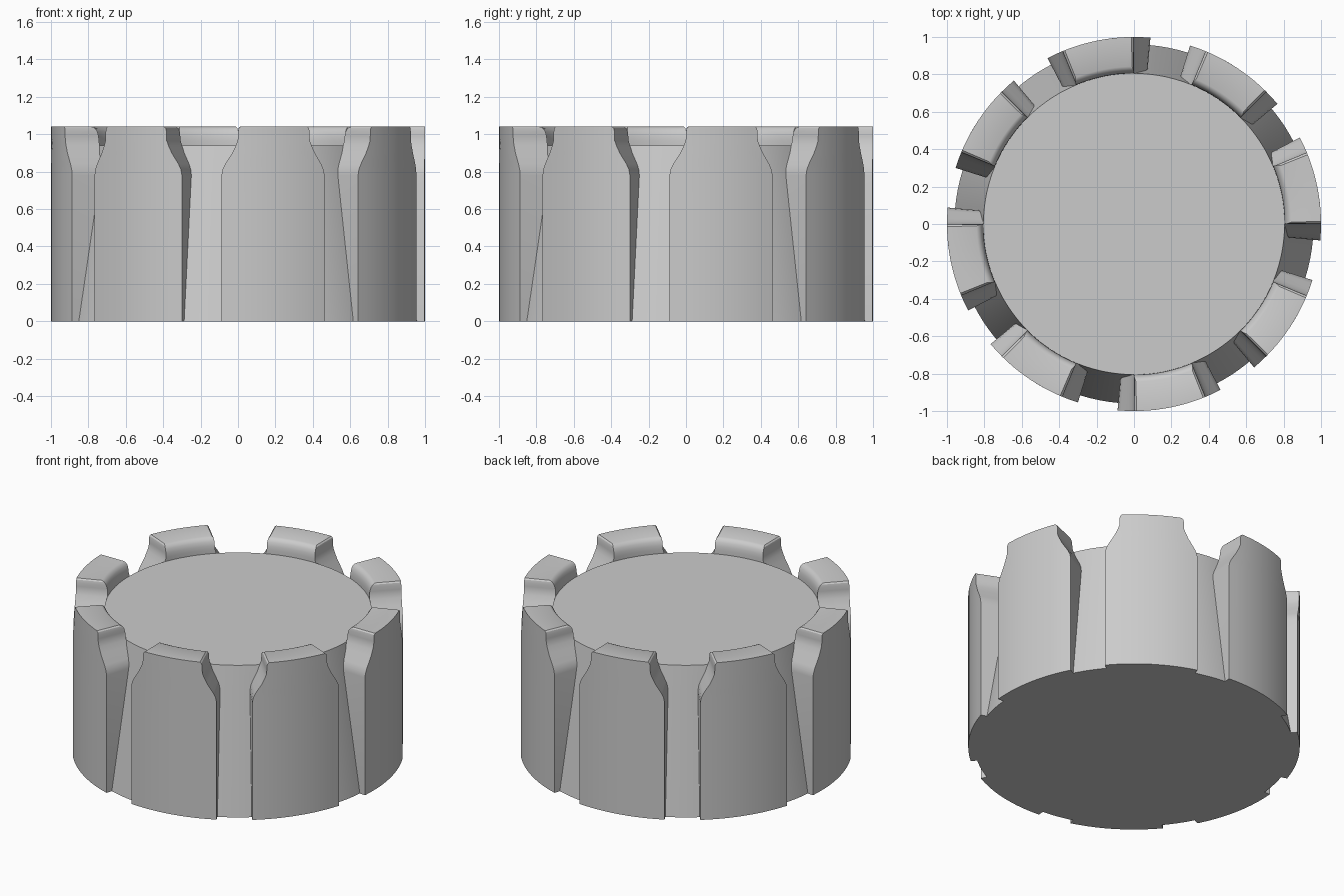
import bpy, bmesh
from math import radians, cos, sin

if "Cube" in bpy.data.objects:
    bpy.data.objects.remove(bpy.data.objects["Cube"])

TEETH, SEG = 8, 10
FLOOR = 0.94            # height of the recessed disc
# height, half angle of a tooth, inner radius (used above the disc)
LEVELS = [(0, 16.3, 0), (0.78, 16.3, 0), (0.81, 16.0, 0), (0.84, 15.2, 0),
          (0.90, 13.0, 0), (FLOOR, 11.9, 0.805), (0.965, 11.35, 0.805),
          (0.99, 11.25, 0.807), (1.015, 11.25, 0.814), (1.032, 11.0, 0.826),
          (1.04, 10.5, 0.842)]

bm = bmesh.new()


def arc(r, a0, a1, z):
    """Row of vertices along an arc, angles in degrees."""
    angles = [radians(a0 + (a1 - a0) * i / SEG) for i in range(SEG + 1)]
    return [bm.verts.new((r * cos(a), r * sin(a), z)) for a in angles]


def strip(low, high):
    """Quads joining two rows of vertices."""
    for i in range(len(low) - 1):
        bm.faces.new((low[i], low[i + 1], high[i + 1], high[i]))


def gap_radius(z):
    return 0.96 - (0.96 - 0.805) * z / FLOOR


# Body: full outline with teeth and tapered gaps at each level
prev = None
for z, h, r_in in [l for l in LEVELS if l[0] <= FLOOR]:
    teeth, gaps = [], []
    for k in range(TEETH):
        c = 11.25 + 45 * k
        teeth.append(arc(1, c - h, c + h, z))
        gaps.append(arc(gap_radius(z), c + h, c + 45 - h, z))
    ring = [v for t, g in zip(teeth, gaps) for v in t + g]
    if prev:
        strip(prev + prev[:1], ring + ring[:1])
    else:
        bm.faces.new(ring[::-1])
    prev = ring

# Crown: teeth rising above the disc, with rounded inner edges
disc = []
for k in range(TEETH):
    c = 11.25 + 45 * k
    outer, inner = teeth[k], None
    for z, h, r_in in [l for l in LEVELS if l[0] >= FLOOR]:
        if inner is None:
            inner = arc(r_in, c - h, c + h, z)
            inner_ends = gaps[k - 1][-1], gaps[k][0]
            for i, v in ((0, inner_ends[0]), (SEG, inner_ends[1])):
                bm.verts.remove(inner[i])
                inner[i] = v
            disc += inner + gaps[k][1:-1]
            continue
        new_out, new_in = arc(1, c - h, c + h, z), arc(r_in, c - h, c + h, z)
        strip(outer, new_out)
        strip(inner[::-1], new_in[::-1])
        strip([inner[0], outer[0]], [new_in[0], new_out[0]])
        strip([outer[-1], inner[-1]], [new_out[-1], new_in[-1]])
        outer, inner = new_out, new_in
    strip(outer, inner)

# Recessed disc
bm.faces.new(disc)

bmesh.ops.recalc_face_normals(bm, faces=bm.faces)
mesh = bpy.data.meshes.new("toothed_cap")
bm.to_mesh(mesh)
bm.free()
cap = bpy.data.objects.new("toothed_cap", mesh)
bpy.context.collection.objects.link(cap)
bpy.context.view_layer.objects.active = cap
cap.select_set(True)
bpy.ops.object.shade_smooth_by_angle(angle=radians(30))
